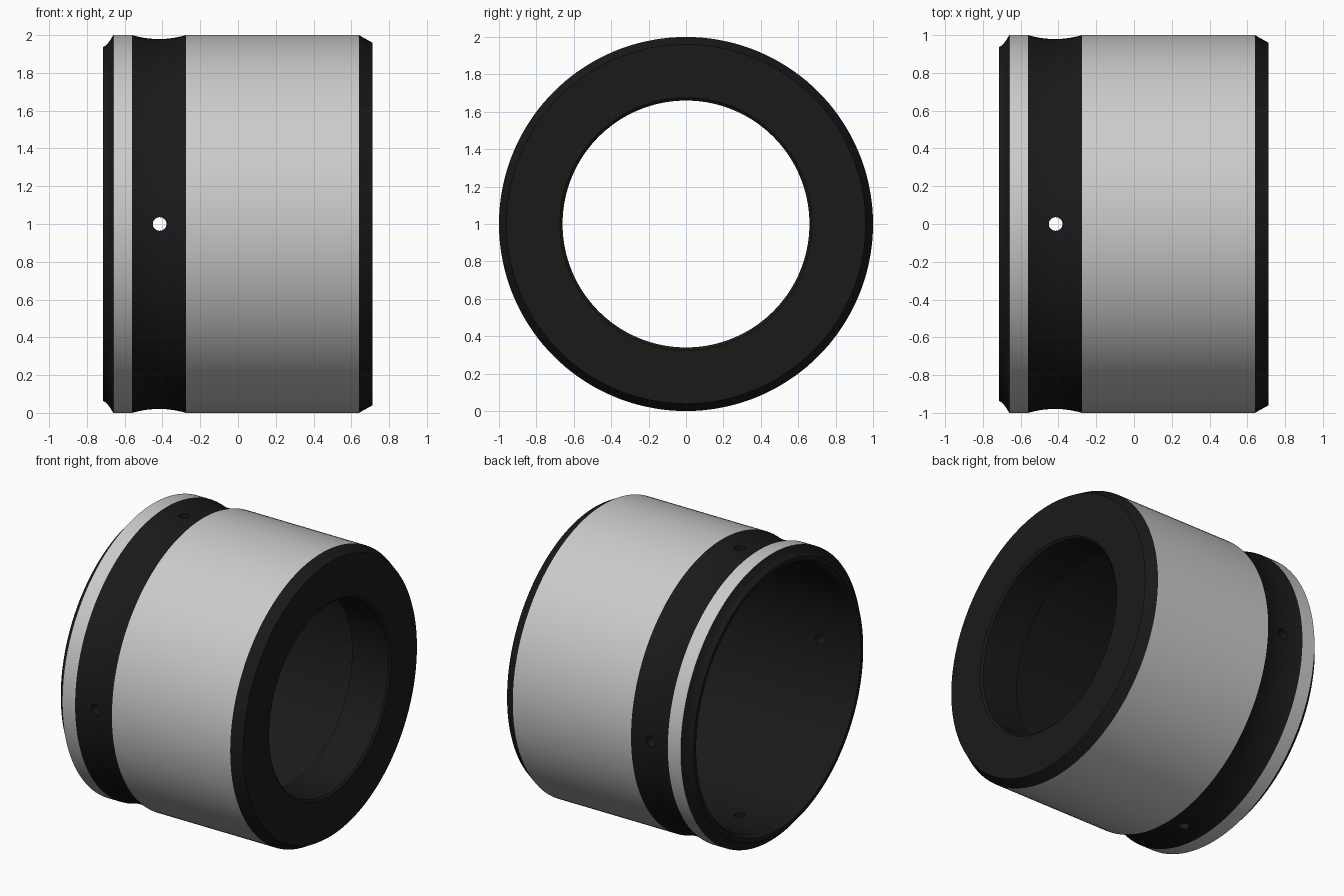
import bpy, bmesh, math

if "Cube" in bpy.data.objects:
    bpy.data.objects.remove(bpy.data.objects["Cube"])

SEG = 144
HOLE_X, HOLE_R = -0.415, 0.036


def arc_sag(x0, x1, r, depth, n):
    """Shallow concave arc between two points of equal radius (interior points only)."""
    return [(x0 + (x1 - x0) * i / n, r - depth * (1 - (2 * i / n - 1) ** 2)) for i in range(1, n)]


def lathe(name, profile):
    """Closed (x, radius) profile turned about the x axis at z = 1."""
    bm = bmesh.new()
    rings = []
    for k in range(SEG):
        a = 2 * math.pi * k / SEG
        rings.append([bm.verts.new((x, r * math.sin(a), 1 + r * math.cos(a))) for x, r in profile])
    n = len(profile)
    for k in range(SEG):
        p, q = rings[k], rings[(k + 1) % SEG]
        for i in range(n):
            j = (i + 1) % n
            bm.faces.new((p[i], p[j], q[j], q[i]))
    bmesh.ops.recalc_face_normals(bm, faces=bm.faces)
    return add_object(name, bm)


def add_object(name, bm):
    mesh = bpy.data.meshes.new(name)
    bm.to_mesh(mesh)
    bm.free()
    ob = bpy.data.objects.new(name, mesh)
    bpy.context.scene.collection.objects.link(ob)
    return ob


# Full sleeve cross-section: outside left to right, then back through the bore
profile = [(-0.715, 0.937), (-0.70, 0.945), (-0.68, 0.967), (-0.66, 1.0), (-0.56, 1.0)]
profile += arc_sag(-0.56, -0.275, 1.0, 0.021, 10)
profile += [(-0.275, 1.0), (0.64, 1.0), (0.712, 0.96),
            (0.712, 0.675), (0.70, 0.66), (0.42, 0.66),
            (0.42, 0.89), (-0.68, 0.89), (-0.715, 0.91)]
solid = lathe("sleeve_solid", profile)

# Four oil holes in the groove: two through drills
cutters = []
for axis, rot in (("y", (math.pi / 2, 0, 0)), ("z", (0, 0, 0))):
    bpy.ops.mesh.primitive_cylinder_add(vertices=32, radius=HOLE_R, depth=2.4,
                                        location=(HOLE_X, 0, 1), rotation=rot)
    drill = bpy.context.object
    drill.name = "drill_" + axis
    drill.hide_render = True
    mod = solid.modifiers.new("hole_" + axis, 'BOOLEAN')
    mod.operation, mod.solver, mod.object = 'DIFFERENCE', 'EXACT', drill
    cutters.append(drill)

bpy.context.view_layer.update()
drilled = bpy.data.meshes.new_from_object(solid.evaluated_get(bpy.context.evaluated_depsgraph_get()))
for ob in cutters + [solid]:
    bpy.data.objects.remove(ob, do_unlink=True)


def is_band(face):
    return all(math.hypot(v.co.y, v.co.z - 1) > 0.9995 for v in face.verts)


def extract(name, want_band):
    bm = bmesh.new()
    bm.from_mesh(drilled)
    drop = [f for f in bm.faces if is_band(f) != want_band]
    bmesh.ops.delete(bm, geom=drop, context='FACES')
    ob = add_object(name, bm)
    ob.data.materials.clear()
    bpy.ops.object.select_all(action='DESELECT')
    ob.select_set(True)
    bpy.context.view_layer.objects.active = ob
    bpy.ops.object.shade_smooth_by_angle(angle=math.radians(25))
    return ob


# Ground outer bands (grey) and the black sleeve body
extract("outer_bands", True)
body = extract("sleeve_body", False)
black = bpy.data.materials.new("black")
black.diffuse_color = (0.01, 0.01, 0.01, 1)
black.use_nodes = True
black.node_tree.nodes["Principled BSDF"].inputs["Base Color"].default_value = black.diffuse_color
body.data.materials.append(black)
for p in body.data.polygons:
    p.material_index = 0
